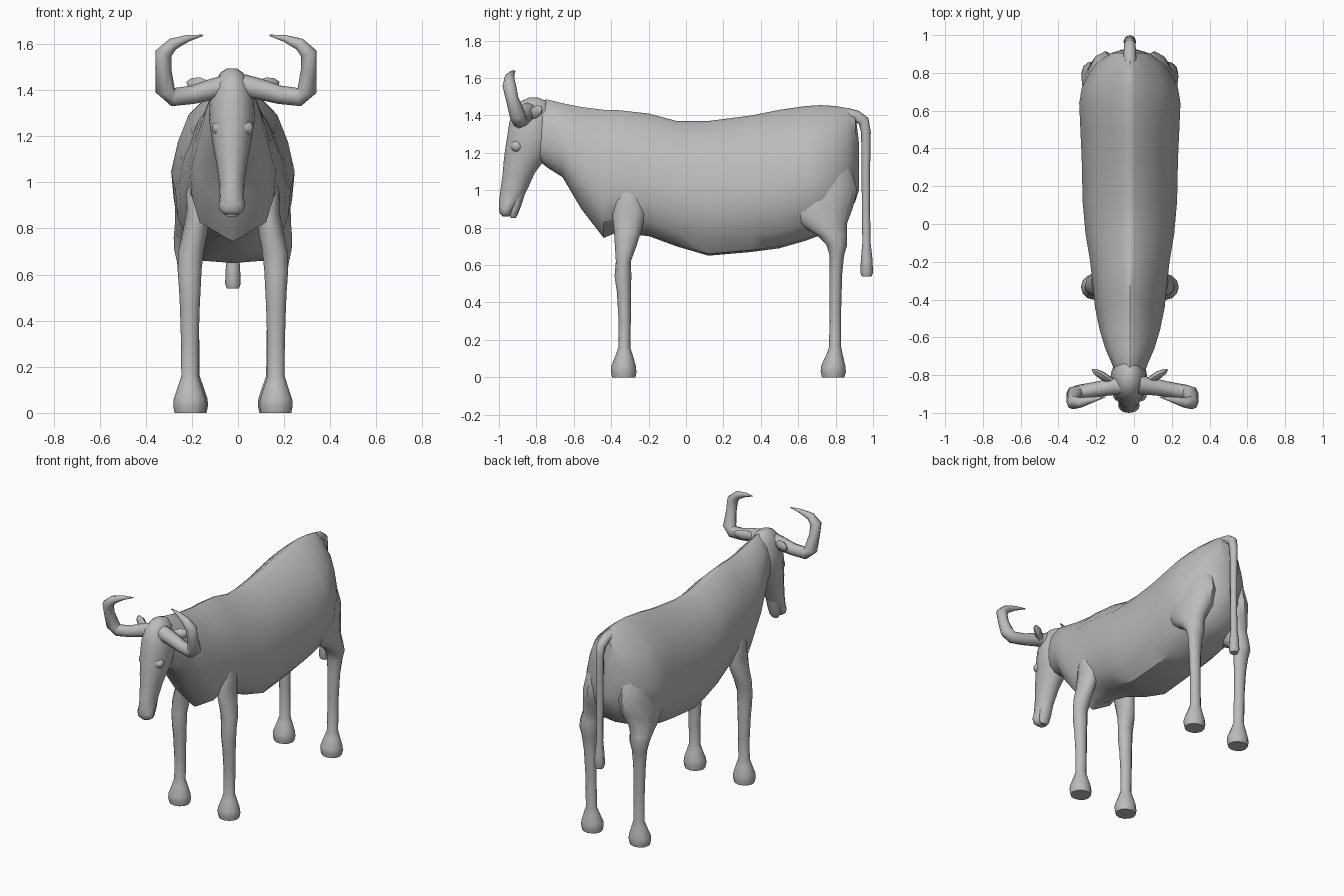
import bpy, bmesh, math
from mathutils import Vector

CX = -0.022  # symmetry line of the animal

hide = bpy.data.materials.new("grey hide")
hide.diffuse_color = (0.5, 0.5, 0.5, 1)


def loft(name, rings, angle=50):
    """Skin a list of equal-length rings of points and cap both ends."""
    bm = bmesh.new()
    rows = [[bm.verts.new(p) for p in r] for r in rings]
    n = len(rows[0])
    for a, b in zip(rows, rows[1:]):
        for i in range(n):
            j = (i + 1) % n
            bm.faces.new((a[i], a[j], b[j], b[i]))
    bm.faces.new(rows[0])
    bm.faces.new(rows[-1])
    bmesh.ops.remove_doubles(bm, verts=bm.verts, dist=0.0005)
    bmesh.ops.recalc_face_normals(bm, faces=bm.faces)
    me = bpy.data.meshes.new(name)
    bm.to_mesh(me)
    bm.free()
    me.materials.append(hide)
    ob = bpy.data.objects.new(name, me)
    bpy.context.collection.objects.link(ob)
    bpy.ops.object.select_all(action='DESELECT')
    ob.select_set(True)
    bpy.context.view_layer.objects.active = ob
    bpy.ops.object.shade_smooth_by_angle(angle=math.radians(angle))
    return ob


def oval(x, y0, y1, z, rx, n=12):
    """Horizontal ellipse between y0 and y1."""
    return [(x + rx * math.cos(2 * math.pi * i / n),
             (y0 + y1) / 2 + (y1 - y0) / 2 * math.sin(2 * math.pi * i / n), z)
            for i in range(n)]


def tube(name, path, n=10, flat=1.0):
    """Tapered tube along (x, y, z, radius) points."""
    pts = [Vector(p[:3]) for p in path]
    rings = []
    side = None
    for i, p in enumerate(pts):
        t = (pts[min(i + 1, len(pts) - 1)] - pts[max(i - 1, 0)]).normalized()
        if side is None:
            side = t.cross(Vector((0, 1, 0.02))).normalized()
        side = (side - t * side.dot(t)).normalized()
        up = t.cross(side)
        r = path[i][3]
        rings.append([p + side * r * math.cos(2 * math.pi * k / n)
                      + up * r * flat * math.sin(2 * math.pi * k / n) for k in range(n)])
    return loft(name, rings)


# body: y, top, bottom, half width, half width of the underside
body = [(-0.84, 1.47, 1.20, 0.06, 0.5), (-0.74, 1.485, 1.12, 0.095, 0.4),
        (-0.66, 1.465, 1.07, 0.13, 0.3), (-0.56, 1.445, 0.90, 0.16, 0.2),
        (-0.44, 1.43, 0.745, 0.185, 0.12), (-0.38, 1.43, 0.77, 0.19, 0.2),
        (-0.20, 1.41, 0.755, 0.21, 0.4), (-0.05, 1.37, 0.70, 0.235, 0.5),
        (0.12, 1.37, 0.65, 0.25, 0.52), (0.35, 1.40, 0.67, 0.255, 0.5),
        (0.50, 1.43, 0.69, 0.262, 0.48), (0.64, 1.45, 0.73, 0.268, 0.45),
        (0.72, 1.455, 0.76, 0.255, 0.4), (0.80, 1.45, 0.79, 0.215, 0.4),
        (0.86, 1.44, 0.86, 0.17, 0.4), (0.905, 1.42, 0.94, 0.10, 0.4),
        (0.925, 1.25, 1.00, 0.035, 0.4)]
section = [(0.12, 0.985), (0.40, 0.90), (0.72, 0.78), (0.89, 0.62), (1, 0.44), (0.96, 0.28), (0.78, 0.12)]
rings = []
for y, top, bot, w, u in body:
    half = [(f * w, bot + t * (top - bot)) for f, t in section] + [(u * w, bot + 0.01)]
    ring = [(CX, y, top)] + [(CX + x, y, z) for x, z in half] + [(CX, y, bot)]
    ring += [(CX - x, y, z) for x, z in reversed(half)]
    rings.append(ring)
loft("body", rings, 40)

# head: z, front y, back y, half width
head = [(1.495, -0.84, -0.79, 0.02), (1.475, -0.885, -0.74, 0.05), (1.43, -0.925, -0.72, 0.075),
        (1.36, -0.945, -0.71, 0.095), (1.28, -0.957, -0.70, 0.10), (1.21, -0.968, -0.72, 0.09),
        (1.15, -0.975, -0.765, 0.08), (1.09, -0.98, -0.81, 0.068), (1.00, -0.992, -0.85, 0.055),
        (0.94, -1.0, -0.885, 0.052), (0.90, -1.0, -0.92, 0.057), (0.875, -0.995, -0.93, 0.05),
        (0.86, -0.98, -0.945, 0.03)]
loft("head", [oval(CX - 0.005, a, b, z, w, 16) for z, a, b, w in head])
loft("lower_jaw", [oval(CX - 0.005, a, b, z, w) for z, a, b, w in
                   [(1.0, -0.94, -0.855, 0.045), (0.92, -0.945, -0.88, 0.042),
                    (0.87, -0.945, -0.90, 0.036), (0.852, -0.935, -0.91, 0.022)]])

for s, side in ((1, "right"), (-1, "left")):
    # horn: outward, then sharply up and hooked inward
    hx = -0.008
    tube("horn_" + side, [(hx + s * x, y, z, r) for x, y, z, r in
         [(0.03, -0.85, 1.42, 0.05), (0.10, -0.86, 1.405, 0.046), (0.19, -0.875, 1.38, 0.04),
          (0.275, -0.89, 1.37, 0.04), (0.308, -0.90, 1.40, 0.043), (0.315, -0.93, 1.49, 0.034),
          (0.315, -0.945, 1.56, 0.036), (0.275, -0.945, 1.60, 0.027),
          (0.21, -0.93, 1.625, 0.015), (0.145, -0.915, 1.638, 0.003)]], 8)

    # ear
    tube("ear_" + side, [(CX + s * x, y, z, r) for x, y, z, r in
         [(0.07, -0.84, 1.40, 0.02), (0.11, -0.825, 1.41, 0.03), (0.15, -0.80, 1.42, 0.036),
          (0.185, -0.78, 1.43, 0.024), (0.20, -0.77, 1.435, 0.004)]], 8, 0.6)

    # eye bump and nostril
    tube("eye_" + side, [(CX + s * x, -0.905, 1.235, r) for x, r in
         [(0.05, 0.035), (0.076, 0.028), (0.088, 0.012)]], 8)
    tube("nostril_" + side, [(CX - 0.005 + s * 0.028, y, 0.905, r) for y, r in
         [(-0.95, 0.018), (-0.985, 0.016), (-0.992, 0.009)]], 8)

    # front leg: z, front y, back y, x, half width
    leg = [(1.0, -0.36, -0.26, 0.155, 0.035), (0.95, -0.38, -0.225, 0.152, 0.052),
           (0.87, -0.395, -0.215, 0.15, 0.053), (0.78, -0.385, -0.24, 0.165, 0.054),
           (0.70, -0.38, -0.265, 0.182, 0.055), (0.62, -0.375, -0.295, 0.188, 0.052),
           (0.54, -0.382, -0.292, 0.187, 0.047), (0.46, -0.37, -0.295, 0.187, 0.043),
           (0.30, -0.36, -0.295, 0.187, 0.038), (0.16, -0.362, -0.298, 0.187, 0.037),
           (0.12, -0.375, -0.285, 0.187, 0.05), (0.06, -0.40, -0.268, 0.187, 0.07),
           (0.03, -0.402, -0.265, 0.187, 0.072), (0.0, -0.395, -0.27, 0.187, 0.066)]
    loft("front_leg_" + side, [oval(CX + s * x, a, b, z, w) for z, a, b, x, w in leg])

    # hind leg with broad thigh and hock
    leg = [(1.25, 0.60, 0.82, 0.10, 0.06), (1.12, 0.56, 0.885, 0.12, 0.09),
           (1.0, 0.50, 0.915, 0.13, 0.105), (0.90, 0.50, 0.89, 0.145, 0.105),
           (0.82, 0.60, 0.86, 0.172, 0.08), (0.76, 0.70, 0.86, 0.187, 0.07),
           (0.71, 0.75, 0.862, 0.19, 0.065), (0.65, 0.768, 0.845, 0.19, 0.052),
           (0.55, 0.768, 0.835, 0.187, 0.042), (0.38, 0.768, 0.83, 0.183, 0.036),
           (0.16, 0.765, 0.83, 0.18, 0.036), (0.12, 0.75, 0.838, 0.18, 0.05),
           (0.06, 0.722, 0.852, 0.18, 0.07), (0.03, 0.72, 0.855, 0.18, 0.072),
           (0.0, 0.727, 0.847, 0.18, 0.065)]
    loft("hind_leg_" + side, [oval(CX + s * x, a, b, z, w) for z, a, b, x, w in leg])

# tail with tuft
tube("tail", [(CX, y, z, r) for y, z, r in
     [(0.86, 1.405, 0.035), (0.91, 1.395, 0.033), (0.95, 1.37, 0.03), (0.962, 1.31, 0.026),
      (0.962, 1.15, 0.023), (0.962, 0.90, 0.022), (0.965, 0.72, 0.022), (0.966, 0.63, 0.031),
      (0.966, 0.56, 0.034), (0.966, 0.54, 0.026)]], 8)
